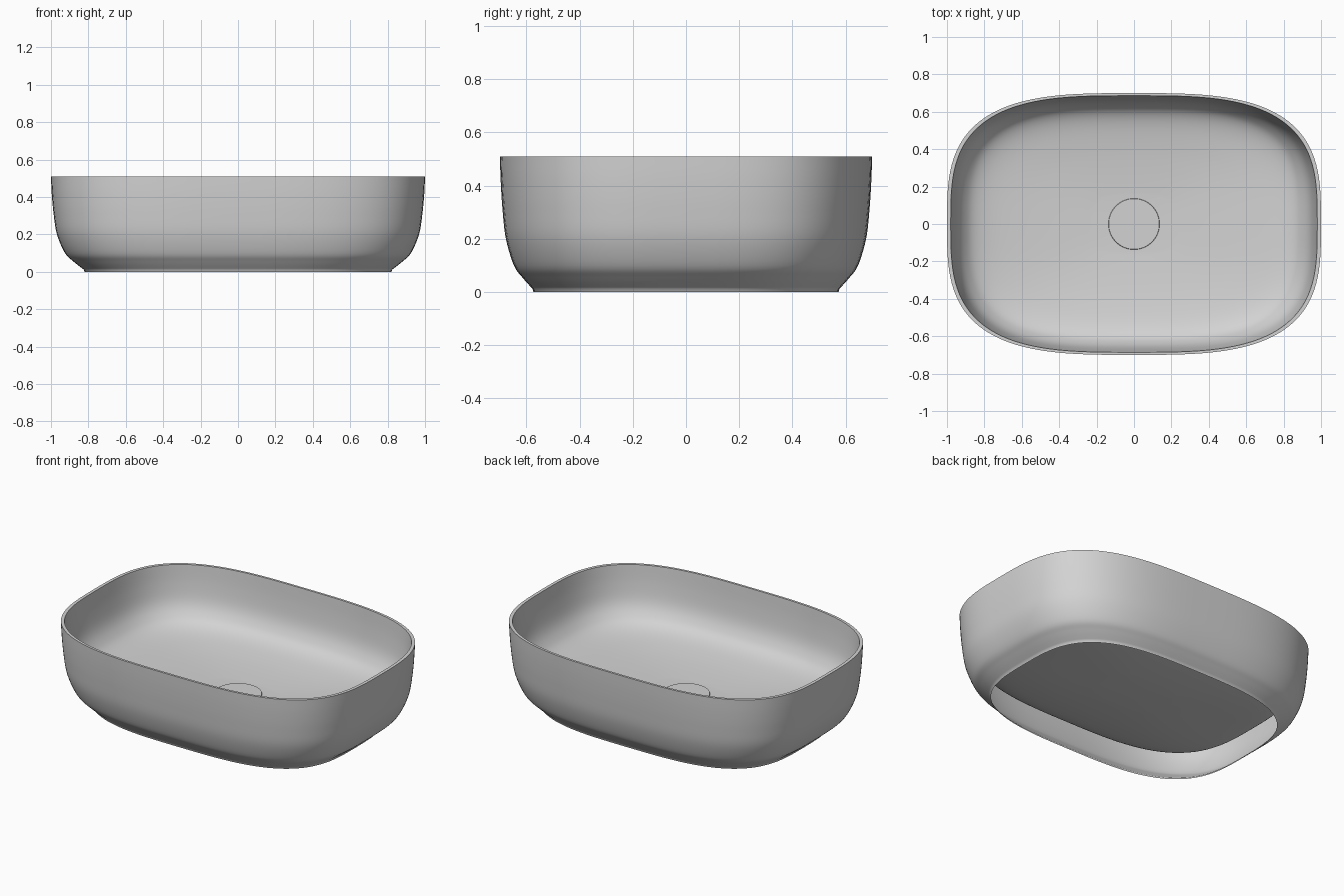
import bpy, bmesh, math

if "Cube" in bpy.data.objects:
    bpy.data.objects.remove(bpy.data.objects["Cube"])

HALF_X, HALF_Y, POWER, SEGMENTS = 1.0, 0.70, 3.2, 128


def spline(points, steps=5):
    """Smooth Catmull-Rom curve through (scale, z) profile points."""
    p = [points[0]] + points + [points[-1]]
    out = []
    for i in range(1, len(p) - 2):
        for k in range(steps):
            t = k / steps
            out.append(tuple(
                0.5 * (2 * b + (c - a) * t + (2 * a - 5 * b + 4 * c - d) * t * t
                       + (3 * b - a - 3 * c + d) * t ** 3)
                for a, b, c, d in zip(p[i - 1], p[i], p[i + 1], p[i + 2])))
    return out + [points[-1]]


def outline(scale, z):
    """Soft rounded-rectangle ring at a given scale and height."""
    ring = []
    for i in range(SEGMENTS):
        a = 2 * math.pi * i / SEGMENTS
        c, s = math.cos(a), math.sin(a)
        ring.append((scale * HALF_X * math.copysign(abs(c) ** (2 / POWER), c),
                     scale * HALF_Y * math.copysign(abs(s) ** (2 / POWER), s), z))
    return ring


def finish(bm, name, material):
    mesh = bpy.data.meshes.new(name)
    bm.to_mesh(mesh)
    bm.free()
    obj = bpy.data.objects.new(name, mesh)
    bpy.context.collection.objects.link(obj)
    mesh.materials.append(material)
    bpy.ops.object.select_all(action='DESELECT')
    obj.select_set(True)
    bpy.context.view_layer.objects.active = obj
    bpy.ops.object.shade_smooth_by_angle(angle=math.radians(35))
    return obj


ceramic = bpy.data.materials.new("light grey ceramic")
ceramic.diffuse_color = (0.65, 0.65, 0.65, 1)
ceramic.use_nodes = True
ceramic.node_tree.nodes["Principled BSDF"].inputs["Base Color"].default_value = ceramic.diffuse_color

# Basin: outer wall from the open foot up, over the flat rim, down to the floor
outer = spline([(0.825, 0.012), (0.88, 0.055), (0.925, 0.10), (0.968, 0.20),
                (0.986, 0.31), (0.996, 0.42), (1.0, 0.51)])
inner = spline([(0.98, 0.51), (0.966, 0.40), (0.943, 0.30), (0.905, 0.235),
                (0.85, 0.19), (0.75, 0.16), (0.58, 0.138), (0.40, 0.124),
                (0.22, 0.115)])
profile = [(0.82, 0.0)] + outer + inner

bm = bmesh.new()
rings = [[bm.verts.new(co) for co in outline(s, z)] for s, z in profile]
for low, high in zip(rings, rings[1:]):
    for i in range(SEGMENTS):
        j = (i + 1) % SEGMENTS
        bm.faces.new((low[i], low[j], high[j], high[i]))
centre = bm.verts.new((0, 0, 0.115))
for i in range(SEGMENTS):
    bm.faces.new((rings[-1][i], rings[-1][(i + 1) % SEGMENTS], centre))
finish(bm, "basin", ceramic)

# Drain cover: thin round disc in the middle of the floor
bm = bmesh.new()
bmesh.ops.create_cone(bm, cap_ends=True, segments=64, radius1=0.137,
                      radius2=0.135, depth=0.007)
bmesh.ops.translate(bm, verts=bm.verts, vec=(0, 0, 0.1195))
finish(bm, "drain_cover", ceramic)
